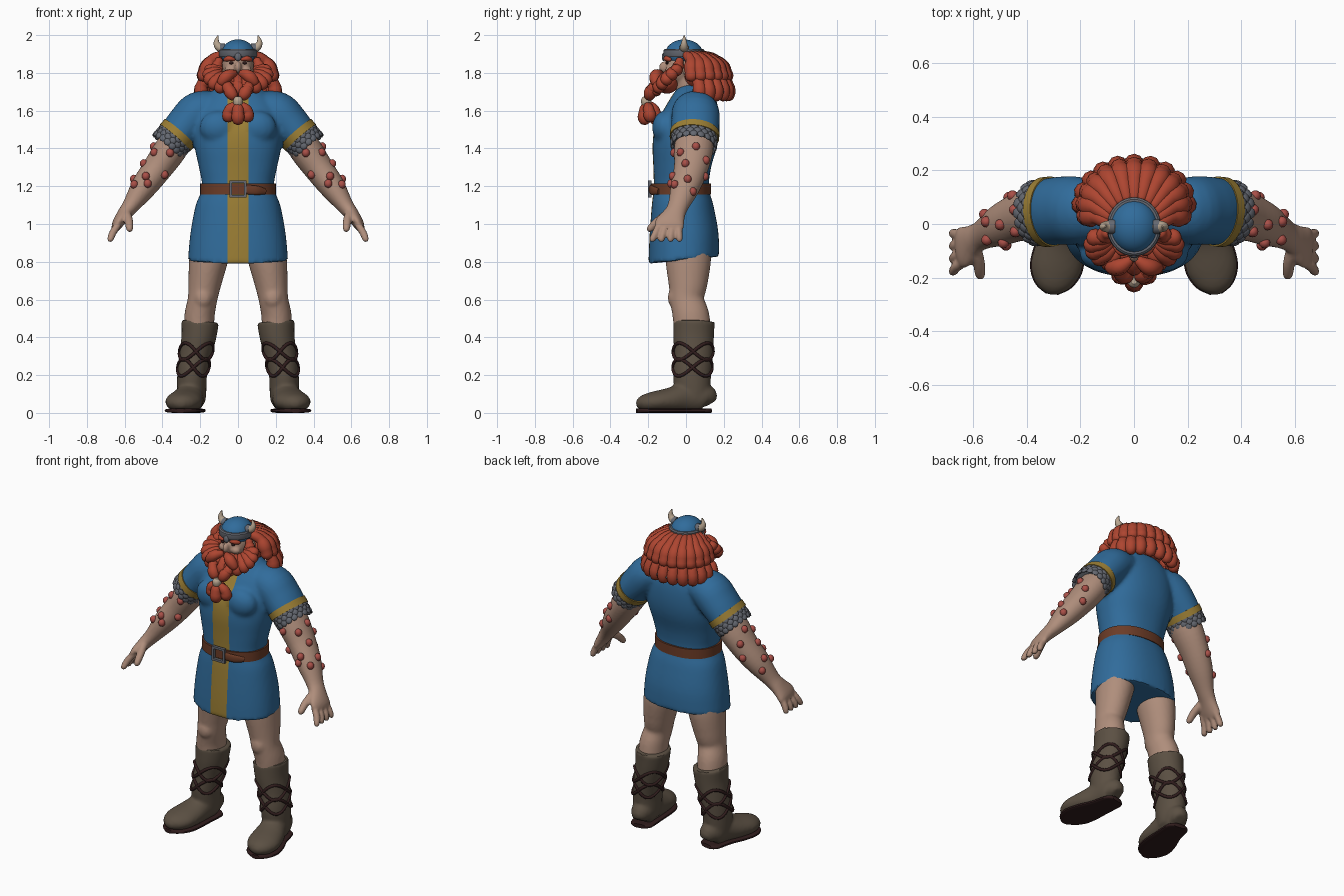
import bpy, bmesh, math
from math import sin, cos, pi, radians
from mathutils import Vector, Matrix

cube = bpy.data.objects.get("Cube")
if cube:
    bpy.data.objects.remove(cube)

X, Y, Z = Vector((1, 0, 0)), Vector((0, 1, 0)), Vector((0, 0, 1))


def material(name, *rgb):
    mat = bpy.data.materials.new(name)
    mat.use_nodes = True
    mat.diffuse_color = (*rgb, 1)
    mat.node_tree.nodes["Principled BSDF"].inputs["Base Color"].default_value = (*rgb, 1)
    return mat


BLUE = material("tunic blue", .03, .15, .33)
GOLD = material("trim gold", .33, .21, .035)
SKIN = material("skin", .43, .27, .2)
HAIR = material("red hair", .42, .06, .03)
BOOT = material("boot leather", .105, .08, .056)
DARK = material("dark leather", .03, .012, .012)
BELT = material("belt leather", .15, .045, .02)
METAL = material("grey metal", .13, .14, .165)
SORE = material("sore red", .4, .08, .065)
HORN = material("horn", .48, .38, .28)


def spline(rows, steps):
    rows = [Vector(r) for r in rows]
    pts = [rows[0]] + rows + [rows[-1]]
    out = []
    for a, b, c, d in zip(pts, pts[1:], pts[2:], pts[3:]):
        for k in range(steps):
            t = k / steps
            out.append((b * 2 + (c - a) * t + (a * 2 - b * 5 + c * 4 - d) * t * t
                        + (b * 3 - a - c * 3 + d) * t ** 3) / 2)
    return out + [rows[-1]]


def loft(bm, rows, ref=Y, n=28, steps=4, power=1.0, level=False):
    """Skin elliptical rings (x, y, z, side radius, ref radius) along a smooth path."""
    rows = spline(rows, steps)
    path = [r.to_3d() for r in rows]
    rings = []
    for i, r in enumerate(rows):
        t = -Z if level else (path[min(i + 1, len(path) - 1)] - path[max(i - 1, 0)]).normalized()
        v = (ref - t * ref.dot(t)).normalized()
        u = t.cross(v)
        ring = []
        for k in range(n):
            c, s = cos(2 * pi * k / n), sin(2 * pi * k / n)
            offset = u * math.copysign(abs(c) ** power, c) * r[3] + v * math.copysign(abs(s) ** power, s) * r[4]
            ring.append(bm.verts.new(path[i] + offset))
        rings.append(ring)
    for p, q in zip(rings, rings[1:]):
        for k in range(n):
            bm.faces.new((p[k], p[k - 1], q[k - 1], q[k]))
    bm.faces.new(rings[0])
    bm.faces.new(rings[-1])


def ball(bm, loc, radii, rot=None, seg=16):
    m = Matrix.Translation(loc) @ (rot or Matrix()) @ Matrix.Diagonal((*radii, 1))
    bmesh.ops.create_uvsphere(bm, u_segments=seg, v_segments=seg // 2 + 2, radius=1, matrix=m)


def lock(bm, points, r, lumps=3):
    """A plump, slightly beaded curl of hair."""
    path = spline(points, 6)
    last = len(path) - 1
    rows = []
    for i, p in enumerate(path):
        t = i / last
        size = r * (.5 + .5 * sin(pi * t ** 1.3)) * (.88 + .16 * abs(sin(pi * lumps * t)))
        if i in (0, last):
            size *= .4
        rows.append((*p, size, size))
    loft(bm, rows, ref=Vector((.2, .5, .8)), n=10, steps=1)


def finish(name, bm, mat, voxel=0, angle=40, smooth=5):
    bmesh.ops.recalc_face_normals(bm, faces=bm.faces[:])
    mesh = bpy.data.meshes.new(name)
    bm.to_mesh(mesh)
    bm.free()
    obj = bpy.data.objects.new(name, mesh)
    bpy.context.collection.objects.link(obj)
    if voxel:
        remesh = obj.modifiers.new("fuse", 'REMESH')
        remesh.mode, remesh.voxel_size = 'VOXEL', voxel
        soft = obj.modifiers.new("soften", 'SMOOTH')
        soft.factor, soft.iterations = .5, smooth
        bpy.context.view_layer.update()
        deps = bpy.context.evaluated_depsgraph_get()
        mesh = bpy.data.meshes.new_from_object(obj.evaluated_get(deps))
        obj.modifiers.clear()
        obj.data = mesh
    mesh.materials.clear()
    mesh.materials.append(mat)
    mesh.shade_smooth()
    mesh.set_sharp_from_angle(angle=radians(angle))
    return obj


def pair(name, bm, mat, **options):
    left = finish("left_" + name, bm, mat, **options)
    mesh = left.data.copy()
    mesh.transform(Matrix.Scale(-1, 4, X))
    mesh.flip_normals()
    bpy.context.collection.objects.link(bpy.data.objects.new("right_" + name, mesh))


# Tunic: torso, chest and sleeves fused, with a centre stripe
bm = bmesh.new()
loft(bm, [(0, -.012, .81, .265, .187), (0, -.01, .95, .252, .182), (0, -.018, 1.1, .224, .163),
          (0, -.025, 1.19, .19, .146), (0, -.02, 1.3, .207, .153), (0, -.005, 1.42, .232, .172),
          (0, .008, 1.52, .235, .17), (0, .03, 1.62, .215, .14), (0, .04, 1.7, .14, .1),
          (0, .04, 1.74, .07, .06)], n=48, power=.88, level=True)
for v in bm.verts:
    if v.co.z < .85:
        v.co.z += .1 * v.co.y
for s in (1, -1):
    ball(bm, (s * .1, -.11, 1.51), (.105, .07, .09))
    loft(bm, [(s * .09, .045, 1.62, .08, .1), (s * .2, .05, 1.595, .11, .125),
              (s * .265, .05, 1.535, .108, .128), (s * .325, .045, 1.465, .1, .125)])
tunic = finish("tunic", bm, BLUE, voxel=.012)
tunic.data.materials.append(GOLD)
bm = bmesh.new()
bm.from_mesh(tunic.data)
for s in (1, -1):
    bmesh.ops.bisect_plane(bm, geom=bm.verts[:] + bm.edges[:] + bm.faces[:], plane_co=X * s * .056, plane_no=X)
bm.normal_update()
for f in bm.faces:
    c = f.calc_center_median()
    f.material_index = int(abs(c.x) < .056 and c.y < 0 and c.z < 1.69 and f.normal.y < -.3)
bm.to_mesh(tunic.data)
bm.free()

# Sleeve trim and scalloped mail
cuff = Vector((.325, .045, 1.465))
down = Vector((.65, -.07, -.75)).normalized()
bm = bmesh.new()
loft(bm, [(*(cuff + down * d), .107, .131) for d in (-.027, .012)], steps=1, n=36)
pair("sleeve_trim", bm, GOLD)
bm = bmesh.new()
loft(bm, [(*(cuff + down * d), .092, .113) for d in (0, .05)], steps=1)
out = (Y - down * down.y).normalized()
side = down.cross(out)
for row in range(3):
    for k in range(18):
        a = 2 * pi * (k + row / 2) / 18
        normal = side * cos(a) + out * sin(a)
        spot = cuff + down * (.015 + .023 * row) + side * cos(a) * .096 + out * sin(a) * .116
        ball(bm, spot, (.021, .021, .009), normal.to_track_quat('Z', 'Y').to_matrix().to_4x4(), seg=8)
pair("mail_cuff", bm, METAL)

# Arms and hands
arm = [(.28, .05, 1.51, .08, .1), (.36, .04, 1.39, .086, .103), (.43, .025, 1.29, .078, .09),
       (.5, -.005, 1.195, .068, .078), (.565, -.04, 1.1, .046, .056), (.6, -.06, 1.055, .038, .058),
       (.635, -.085, 1.005, .03, .078), (.65, -.095, .975, .02, .07)]
bm = bmesh.new()
loft(bm, arm)
for k in range(4):
    y = .034 * k
    loft(bm, [(.632, -.14 + y, 1.0, .019, .019), (.662, -.16 + y * 1.2, .955, .02, .019),
              (.676, -.178 + y * 1.4, .918, .017, .017), (.678, -.181 + y * 1.4, .905, .008, .008)], n=12)
loft(bm, [(.59, -.09, 1.06, .022, .025), (.578, -.15, 1.015, .023, .022),
          (.574, -.19, .975, .019, .019), (.574, -.2, .96, .008, .008)], n=12)
pair("arm", bm, SKIN, voxel=.007, smooth=4)

# Sores scattered on the outer and front forearm
bm = bmesh.new()
line = spline(arm[1:5], 5)
for i in range(12):
    p = line[1 + i]
    a = radians((-95, 10, -40, 55, -130, -15, 85, -70)[i % 8])
    ball(bm, p.to_3d() + side * cos(a) * p[3] + out * sin(a) * p[4], (.021, .021, .023), seg=12)
pair("forearm_sores", bm, SORE)

# Legs
bm = bmesh.new()
loft(bm, [(.14, .01, .9, .11, .12), (.158, .012, .8, .102, .12), (.177, .01, .68, .087, .103),
          (.188, .005, .6, .078, .09), (.203, .025, .52, .08, .097), (.207, .035, .44, .08, .098)])
ball(bm, (.185, -.055, .61), (.05, .042, .06))
pair("leg", bm, SKIN, voxel=.01)

# Boots and soles
foot = [(.235, .13, .05, .035, .035), (.24, .1, .08, .065, .075), (.255, 0, .08, .076, .08),
        (.275, -.09, .066, .093, .066), (.292, -.17, .058, .095, .055), (.302, -.23, .05, .066, .042),
        (.306, -.262, .042, .02, .016)]
bm = bmesh.new()
loft(bm, [(.2, .042, .485, .1, .11), (.208, .04, .4, .092, .108), (.228, .04, .3, .084, .102),
          (.243, .032, .2, .079, .101), (.245, .037, .1, .077, .092), (.245, .04, .05, .07, .085)])
loft(bm, foot, ref=Z)
for v in bm.verts:
    v.co.z = max(v.co.z, .012)
pair("boot", bm, BOOT, voxel=.01, smooth=4)
bm = bmesh.new()
loft(bm, [(x, y, .012, w + .003, .012) for x, y, z, w, h in foot], ref=Z, power=.6)
pair("sole", bm, DARK)

# Criss-crossed boot laces
for label, s in (("left", 1), ("right", -1)):
    curve = bpy.data.curves.new(label + "_laces", 'CURVE')
    curve.dimensions, curve.bevel_depth, curve.bevel_resolution = '3D', .009, 2
    curve.materials.append(DARK)
    for height in (.325, .24):
        for swing in (.045, -.045):
            strand = curve.splines.new('POLY')
            strand.points.add(39)
            strand.use_cyclic_u = True
            for k, point in enumerate(strand.points):
                a = 2 * pi * k / 40
                z = height + swing * sin(2 * a)
                t = (z - .2) / .18
                x = .243 - .03 * t + (.08 + .011 * t) * sin(a)
                point.co = (s * x, .033 + .007 * t - (.102 + .005 * t) * cos(a), z, 1)
    bpy.context.collection.objects.link(bpy.data.objects.new(label + "_laces", curve))

# Belt, tail and square buckle
bm = bmesh.new()
loft(bm, [(0, -.025, z, .2, .158) for z in (1.155, 1.215)], steps=1, n=48, power=.9, level=True)
loft(bm, [(.04, -.188, 1.183, .008, .024), (.1, -.177, 1.178, .008, .024),
          (.145, -.145, 1.172, .008, .015)], ref=Z, n=12)
finish("belt", bm, BELT)
bm = bmesh.new()
for s in (1, -1):
    for offset, size in ((X * .038, (.014, .018, .09)), (Z * .038, (.09, .018, .014))):
        m = Matrix.Translation(Vector((0, -.192, 1.185)) + offset * s) @ Matrix.Diagonal((*size, 1))
        bmesh.ops.create_cube(bm, size=1, matrix=m)
finish("buckle", bm, METAL)

# Head: skull, neck, nose, cheeks and ears
bm = bmesh.new()
ball(bm, (0, -.015, 1.83), (.082, .095, .1), seg=24)
loft(bm, [(0, .03, 1.66, .08, .08), (0, .01, 1.8, .07, .07)])
ball(bm, (0, -.115, 1.83), (.019, .028, .032))
for s in (1, -1):
    ball(bm, (s * .042, -.085, 1.815), (.03, .025, .022))
    ball(bm, (s * .092, .005, 1.825), (.022, .025, .04))
finish("head", bm, SKIN, voxel=.007, smooth=3)
bm = bmesh.new()
ball(bm, (.036, -.1, 1.853), (.012, .008, .008), seg=10)
pair("eye", bm, DARK)

# Helmet with band and horns
bm = bmesh.new()
ball(bm, (0, -.01, 1.9), (.09, .1, .077), seg=32)
finish("helmet", bm, BLUE)
bm = bmesh.new()
loft(bm, [(0, -.01, z, r, r + .009) for z, r in ((1.885, .098), (1.892, .102), (1.92, .1), (1.926, .093))],
     steps=1, n=36, level=True)
ball(bm, (0, -.118, 1.885), (.018, .01, .022))
for s in (1, -1):
    loft(bm, [(s * x, -.01, 1.928, .027, .027) for x in (.07, .095)], ref=Z, steps=1, n=16)
finish("helmet_band", bm, METAL)
bm = bmesh.new()
loft(bm, [(.07, -.01, 1.926, .022, .022), (.1, -.01, 1.936, .022, .022), (.114, -.01, 1.962, .015, .015),
          (.106, -.01, 1.998, .003, .003)], n=16)
pair("horn", bm, HORN)

# Hair: crown locks sweeping back over two rings of curls
bm = bmesh.new()
ball(bm, (0, .085, 1.79), (.145, .11, .095))
for k in range(13):
    a = radians(-102 + 17 * k)
    s, c = sin(a), cos(a)
    lock(bm, [(.08 * s, .01 + .07 * c, 1.9), (.14 * s, .05 + .11 * c, 1.865), (.18 * s, .06 + .15 * c, 1.8),
              (.185 * s, .065 + .15 * c, 1.755)], .04)
for k in range(11):
    a = radians(-90 + 18 * k)
    s, c = sin(a), cos(a)
    lock(bm, [(.15 * s, .06 + .12 * c, 1.78), (.19 * s, .07 + .15 * c, 1.735), (.2 * s, .075 + .15 * c, 1.65)], .038, 2)
finish("hair", bm, HAIR)
bm = bmesh.new()
for k in range(10):
    a = radians(-81 + 18 * k)
    ball(bm, (.2 * sin(a), .08 + .15 * cos(a), 1.7), (.018, .018, .012), seg=10)
finish("hair_beads", bm, METAL)

# Beard, moustache, brows and tied tail
bm = bmesh.new()
ball(bm, (0, -.1, 1.745), (.105, .06, .055))
for k in range(13):
    a = radians(-108 + 18 * k)
    s, c = sin(a), cos(a)
    lock(bm, [(.085 * s, -.06 - .03 * c, 1.81 - .03 * c), (.14 * s, -.075 - .075 * c, 1.8 - .06 * c),
              (.178 * s, -.075 - .09 * c, 1.77 - .095 * c)], .034, 2)
for s in (1, -1):
    lock(bm, [(s * .008, -.13, 1.8), (s * .055, -.16, 1.785), (s * .1, -.16, 1.735)], .032, 1)
    lock(bm, [(s * .06, -.14, 1.75), (s * .05, -.18, 1.715), (s * .015, -.2, 1.66)], .034, 2)
    lock(bm, [(s * .015, -.102, 1.868), (s * .045, -.105, 1.876), (s * .075, -.08, 1.868)], .014, 1)
    lock(bm, [(s * .095, -.03, 1.88), (s * .11, -.04, 1.84), (s * .13, -.055, 1.79)], .03)
    lock(bm, [(s * .01, -.205, 1.635), (s * .05, -.195, 1.595), (s * .045, -.185, 1.54)], .034, 2)
for y in (-.215, -.16):
    lock(bm, [(0, -.2, 1.64), (0, y - .005, 1.59), (0, y, 1.525)], .036, 2)
finish("beard", bm, HAIR)
bm = bmesh.new()
loft(bm, [(0, -.212, 1.675, .012, .012), (0, -.212, 1.66, .024, .026), (0, -.208, 1.635, .024, .026),
          (0, -.206, 1.622, .014, .014)], n=16)
finish("beard_bead", bm, HORN)
